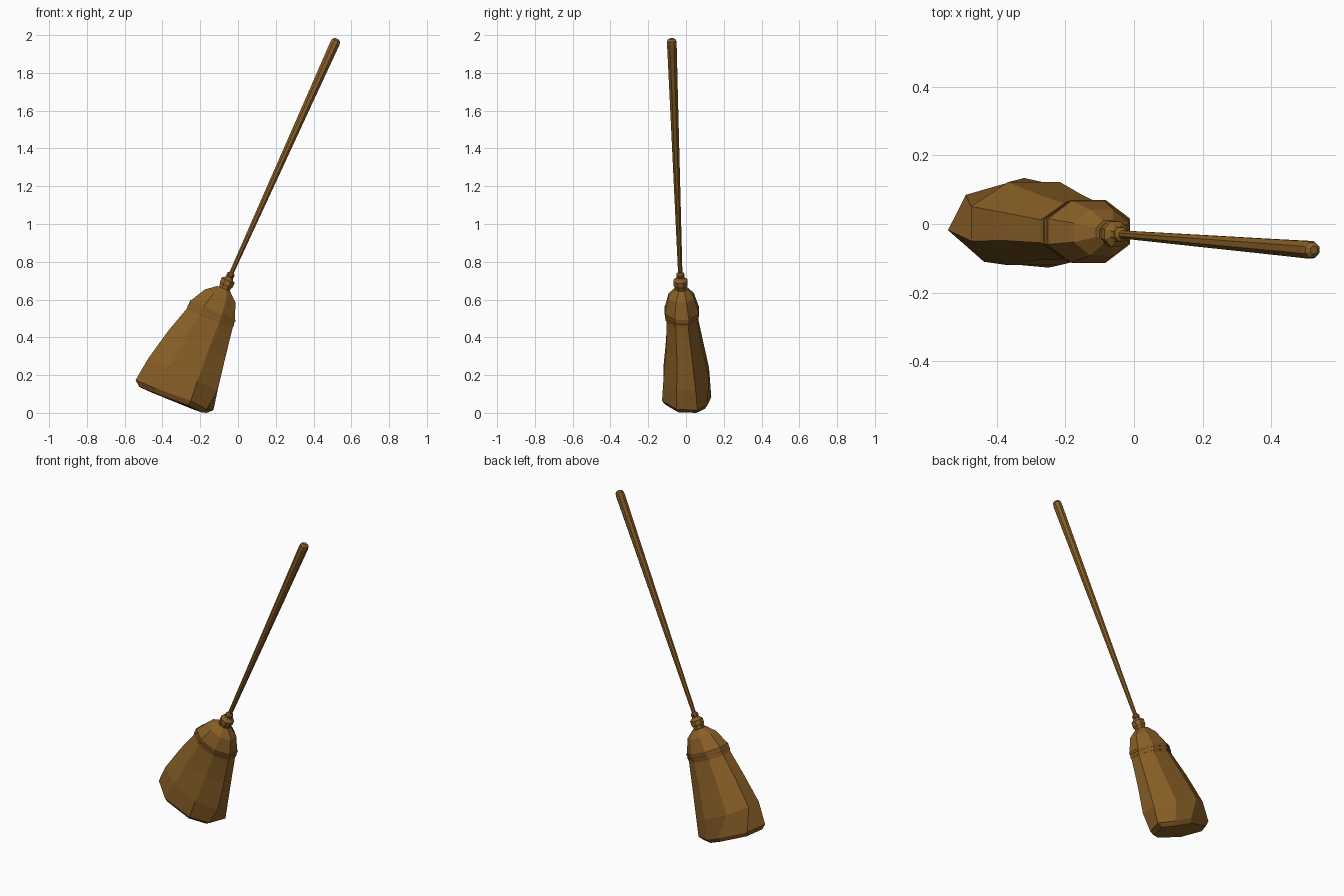
import bpy, bmesh, math
from mathutils import Vector

if "Cube" in bpy.data.objects:
    bpy.data.objects.remove(bpy.data.objects["Cube"])

SIDES = 8
brown = bpy.data.materials.new("broom_brown")
brown.diffuse_color = (0.25, 0.115, 0.02, 1)
brown.use_nodes = True
brown.node_tree.nodes["Principled BSDF"].inputs["Base Color"].default_value = brown.diffuse_color


def loft(name, rings):
    """Skin a stack of equal-sided rings and cap both ends, flat shaded."""
    bm = bmesh.new()
    vs = [[bm.verts.new(p) for p in r] for r in rings]
    for a, b in zip(vs, vs[1:]):
        for i in range(SIDES):
            j = (i + 1) % SIDES
            bm.faces.new((a[i], a[j], b[j], b[i]))
    bm.faces.new(vs[0])
    bm.faces.new(vs[-1])
    bmesh.ops.recalc_face_normals(bm, faces=bm.faces)
    me = bpy.data.meshes.new(name)
    bm.to_mesh(me)
    bm.free()
    me.materials.append(brown)
    ob = bpy.data.objects.new(name, me)
    bpy.context.collection.objects.link(ob)
    return ob


def slab_ring(left, right, y0, y1):
    """Flattened octagon spanning two (x, z) points and a y range."""
    pts, k = [], 1 / math.cos(math.pi / 8)
    for i in range(SIDES):
        a = math.pi / 8 + i * math.tau / SIDES
        t = 0.5 + 0.5 * k * math.cos(a)
        pts.append((left[0] + (right[0] - left[0]) * t,
                    (y0 + y1) / 2 + (y1 - y0) / 2 * k * math.sin(a),
                    left[1] + (right[1] - left[1]) * t))
    return pts


# Handle axis
foot = Vector((-0.04, -0.03, 0.74))
tip = Vector((0.524, -0.076, 1.992))
axis = (tip - foot).normalized()
u = axis.cross(Vector((0, 1, 0))).normalized()
v = axis.cross(u)


def round_ring(dist, r):
    """Octagon around the handle axis, dist measured from its foot."""
    c = foot + axis * dist
    angles = [math.pi / 8 + i * math.tau / SIDES for i in range(SIDES)]
    return [c + (u * math.cos(a) + v * math.sin(a)) * r for a in angles]


# Bristles: chamfered uneven bottom, flaring body, then rounded shoulders
rim = [Vector(p) for p in [
    (-0.13, 0.06, 0.026), (-0.22, 0.112, 0.05), (-0.32, 0.134, 0.095),
    (-0.49, 0.085, 0.16), (-0.542, -0.018, 0.185), (-0.437, -0.11, 0.142),
    (-0.25, -0.127, 0.075), (-0.165, -0.05, 0.03)]]
middle = sum(rim, Vector()) / SIDES
cap = [middle + (p - middle) * 0.87 - axis * 0.026 for p in rim]
loft("bristles", [
    cap, rim,
    slab_ring((-0.475, 0.30), (-0.108, 0.13), -0.12, 0.122),
    slab_ring((-0.37, 0.445), (-0.068, 0.30), -0.105, 0.088),
    slab_ring((-0.272, 0.562), (-0.03, 0.455), -0.102, 0.060),
    slab_ring((-0.252, 0.605), (-0.017, 0.503), -0.112, 0.068),
    slab_ring((-0.175, 0.665), (-0.013, 0.595), -0.092, 0.042),
    slab_ring((-0.11, 0.683), (-0.042, 0.655), -0.058, 0.01)])

# Two thin binding bands around the bristles
for n, (dx, dz) in enumerate([(0, 0), (0.01, 0.022)]):
    left, right = (-0.269 + dx, 0.572 + dz), (-0.025 + dx * 0.7, 0.466 + dz)
    top_l, top_r = ((p[0] + 0.006, p[1] + 0.014) for p in (left, right))
    g = 0.003 * n
    loft("binding_%d" % (n + 1), [
        slab_ring(left, right, -0.108 - g, 0.065 + g),
        slab_ring((top_l), (top_r), -0.110 - g, 0.067 + g)])

# Collar joining handle and bristles
loft("collar", [round_ring(d, r) for d, r in [
    (-0.11, 0.030), (-0.065, 0.034), (-0.055, 0.040), (-0.03, 0.040),
    (-0.02, 0.026), (-0.01, 0.019), (-0.004, 0.023), (0.008, 0.022),
    (0.016, 0.012)]])

# Handle, thickening towards a rounded end
length = (tip - foot).length
loft("handle", [round_ring(d, r) for d, r in [
    (-0.02, 0.012), (0.6, 0.019), (1.02, 0.0235), (length - 0.028, 0.0275),
    (length - 0.01, 0.024), (length, 0.012)]])

# Stand the whole broom on the ground
obs = list(bpy.context.collection.objects)
low = min(vert.co.z for o in obs for vert in o.data.vertices)
for o in obs:
    o.location.z -= low
